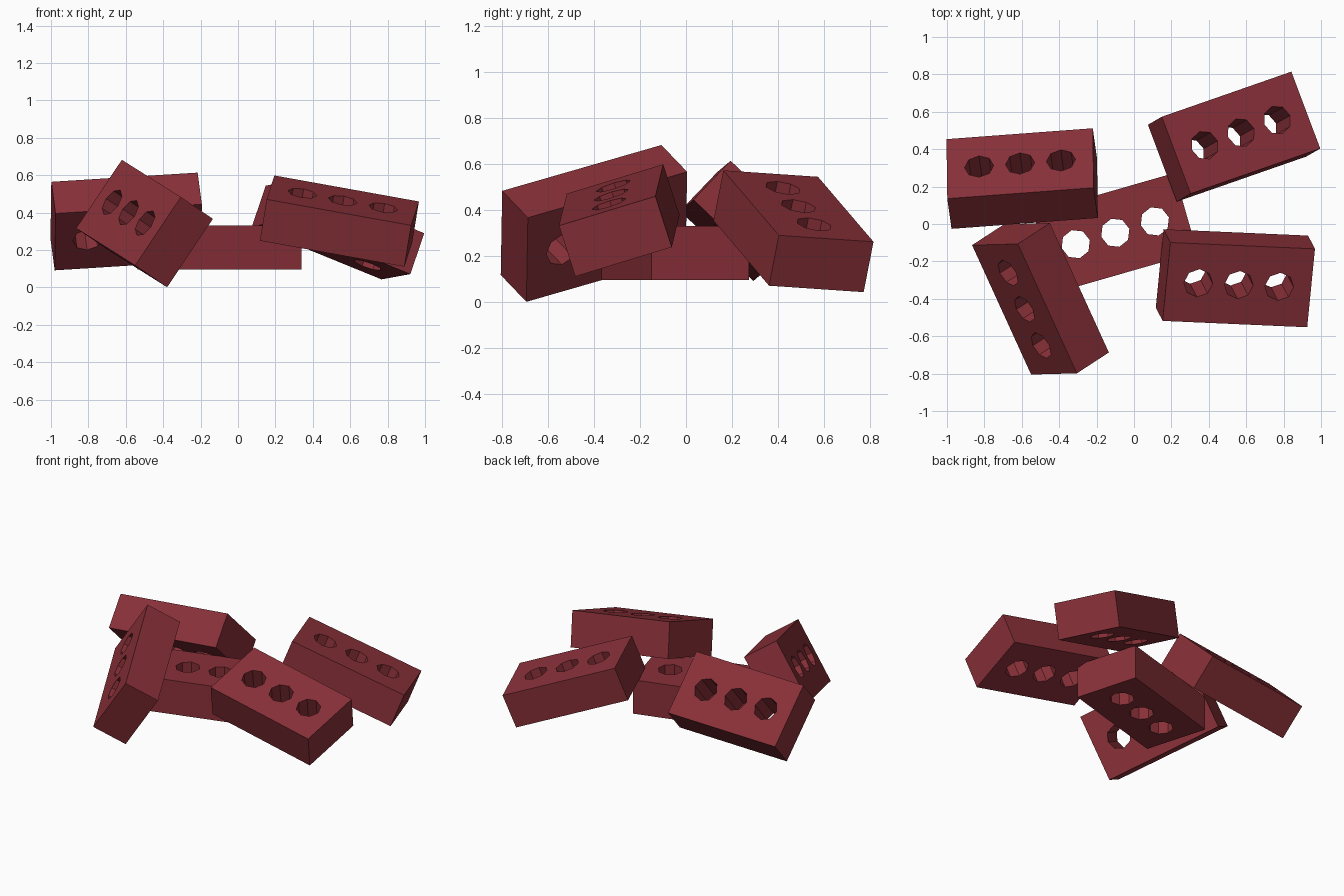
import bpy, bmesh
from math import cos, sin, pi
from mathutils import Vector, Matrix

if "Cube" in bpy.data.objects:
    bpy.data.objects.remove(bpy.data.objects["Cube"])

LENGTH, WIDTH, HEIGHT = 0.786, 0.44, 0.235
HOLE_RADIUS, HOLE_SPACING = 0.078, 0.22

mat = bpy.data.materials.new("red_clay")
mat.diffuse_color = (0.25, 0.03, 0.04, 1)
mat.use_nodes = True
mat.node_tree.nodes["Principled BSDF"].inputs["Base Color"].default_value = mat.diffuse_color


def brick_mesh():
    # Flat outline with three octagonal holes, extruded to brick height
    curve = bpy.data.curves.new("brick_profile", 'CURVE')
    curve.dimensions = '2D'
    curve.fill_mode = 'BOTH'
    curve.extrude = HEIGHT / 2

    def loop(points):
        spline = curve.splines.new('POLY')
        spline.points.add(len(points) - 1)
        for p, (x, y) in zip(spline.points, points):
            p.co = (x, y, 0, 1)
        spline.use_cyclic_u = True

    l, w = LENGTH / 2, WIDTH / 2
    loop([(-l, -w), (l, -w), (l, w), (-l, w)])
    for i in (-1, 0, 1):
        loop([(i * HOLE_SPACING + HOLE_RADIUS * cos(k * pi / 4),
               HOLE_RADIUS * sin(k * pi / 4)) for k in range(8)])

    temp = bpy.data.objects.new("brick_profile", curve)
    mesh = bpy.data.meshes.new_from_object(temp)
    bpy.data.objects.remove(temp)

    # Weld caps to walls and keep everything flat shaded
    bm = bmesh.new()
    bm.from_mesh(mesh)
    bmesh.ops.remove_doubles(bm, verts=bm.verts, dist=0.0005)
    bmesh.ops.recalc_face_normals(bm, faces=bm.faces)
    for f in bm.faces:
        f.smooth = False
    bm.to_mesh(mesh)
    bm.free()
    mesh.name = "brick"
    mesh.materials.clear()
    mesh.materials.append(mat)
    return mesh


def place(name, mesh, centre, long_dir, wide_dir):
    # Orient a brick by its length and width directions
    x = Vector(long_dir).normalized()
    z = x.cross(Vector(wide_dir)).normalized()
    y = z.cross(x)
    ob = bpy.data.objects.new(name, mesh)
    rot = Matrix((x, y, z)).transposed().to_4x4()
    ob.matrix_world = Matrix.Translation(centre) @ rot
    bpy.context.collection.objects.link(ob)


brick = brick_mesh()

# One flat brick with four leaning around it
place("flat_brick", brick, (-0.10, -0.047, 0.214),
      (cos(0.28), sin(0.28), 0), (-sin(0.28), cos(0.28), 0))
place("back_right_brick", brick, (0.535, 0.467, 0.308),
      (0.675, 0.235, -0.275), (-0.145, 0.41, -0.031))
place("front_right_brick", brick, (0.542, -0.29, 0.355),
      (0.773, -0.034, -0.139), (0.052, 0.416, 0.125))
place("back_left_brick", brick, (-0.598, 0.243, 0.353),
      (0.78, 0.058, 0.049), (-0.01, 0.313, -0.30))
place("front_left_brick", brick, (-0.50, -0.40, 0.342),
      (0.317, -0.695, -0.20), (-0.25, -0.003, -0.37))
